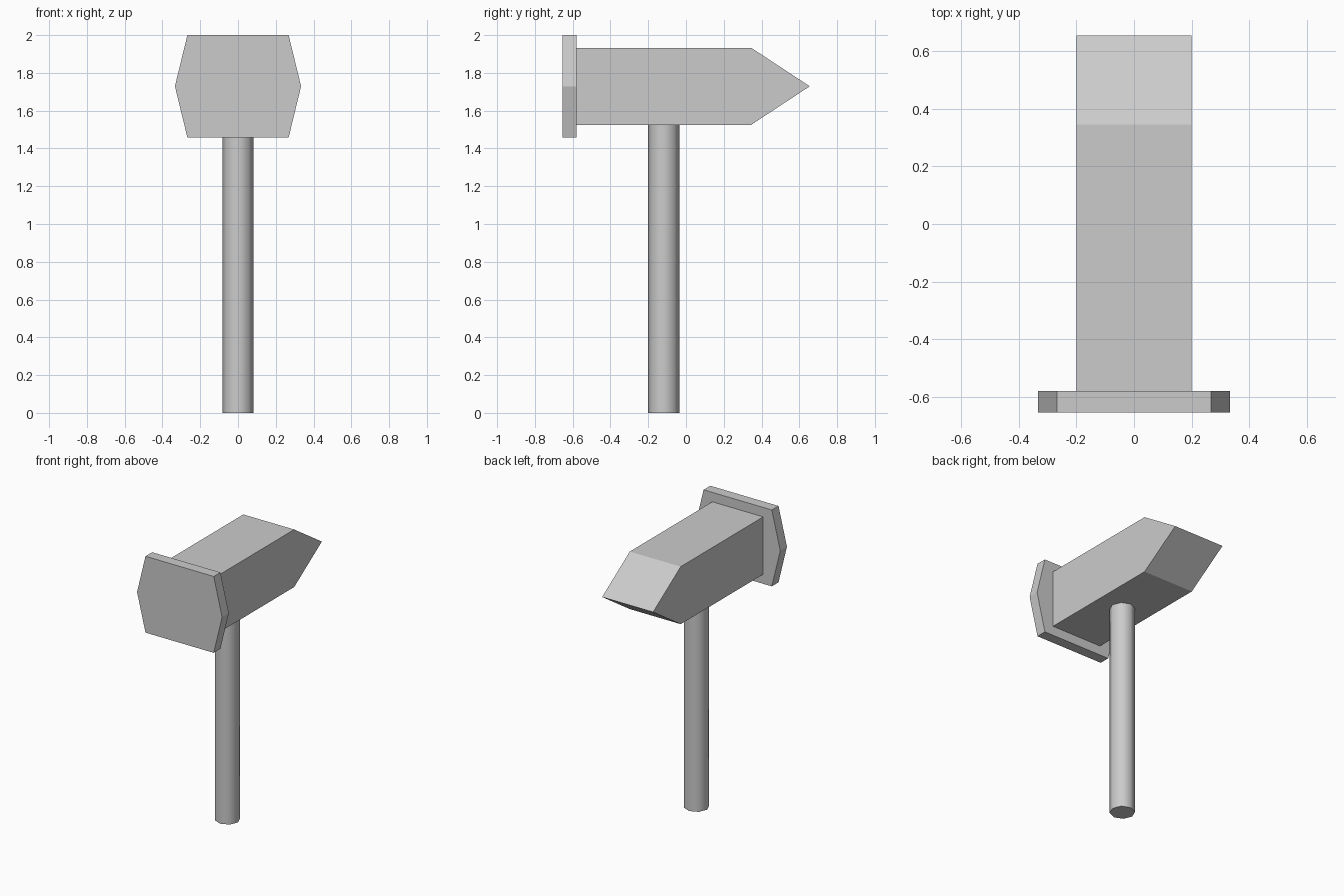
import bpy
import bmesh
import math
from mathutils import Vector

cube = bpy.data.objects.get("Cube")
if cube:
    bpy.data.objects.remove(cube, do_unlink=True)

# Single grey colour
GREY = (0.6, 0.6, 0.6, 1.0)
grey = bpy.data.materials.new("plain grey")
grey.use_nodes = True
grey.diffuse_color = GREY
grey.node_tree.nodes["Principled BSDF"].inputs["Base Color"].default_value = GREY


def extrude_profile(name, points, sweep):
    """Make a solid by sweeping a flat outline along a vector."""
    bm = bmesh.new()
    face = bm.faces.new([bm.verts.new(p) for p in points])
    swept = bmesh.ops.extrude_face_region(bm, geom=[face], use_keep_orig=True)
    moved = [v for v in swept["geom"] if isinstance(v, bmesh.types.BMVert)]
    bmesh.ops.translate(bm, verts=moved, vec=Vector(sweep))
    bmesh.ops.recalc_face_normals(bm, faces=bm.faces)
    mesh = bpy.data.meshes.new(name)
    bm.to_mesh(mesh)
    bm.free()
    mesh.materials.append(grey)
    obj = bpy.data.objects.new(name, mesh)
    bpy.context.collection.objects.link(obj)
    return obj


MID_Z = 1.729
FRONT, BACK = -0.655, 0.655
PLATE_BACK = -0.58

# Hammer head: side outline with a wedge at the back, swept across x
half_w, half_h, wedge_y = 0.2, 0.204, 0.345
side = [(PLATE_BACK, -half_h), (wedge_y, -half_h), (BACK, 0),
        (wedge_y, half_h), (PLATE_BACK, half_h)]
extrude_profile("hammer_head", [(-half_w, y, MID_Z + z) for y, z in side],
                (2 * half_w, 0, 0))

# Striking plate: six-sided slab on the front of the head
top_x, mid_x, plate_h = 0.268, 0.334, 0.271
outline = [(-top_x, -plate_h), (top_x, -plate_h), (mid_x, 0),
           (top_x, plate_h), (-top_x, plate_h), (-mid_x, 0)]
extrude_profile("striking_plate", [(x, FRONT, MID_Z + z) for x, z in outline],
                (0, PLATE_BACK - FRONT, 0))

# Handle: smooth eight-sided shaft up to the underside of the head
height = MID_Z - half_h
bpy.ops.mesh.primitive_cylinder_add(vertices=8, radius=0.083, depth=height,
                                    location=(0, -0.118, height / 2))
handle = bpy.context.object
handle.name = "handle"
handle.data.materials.append(grey)
bpy.ops.object.shade_smooth_by_angle(angle=math.radians(60))
